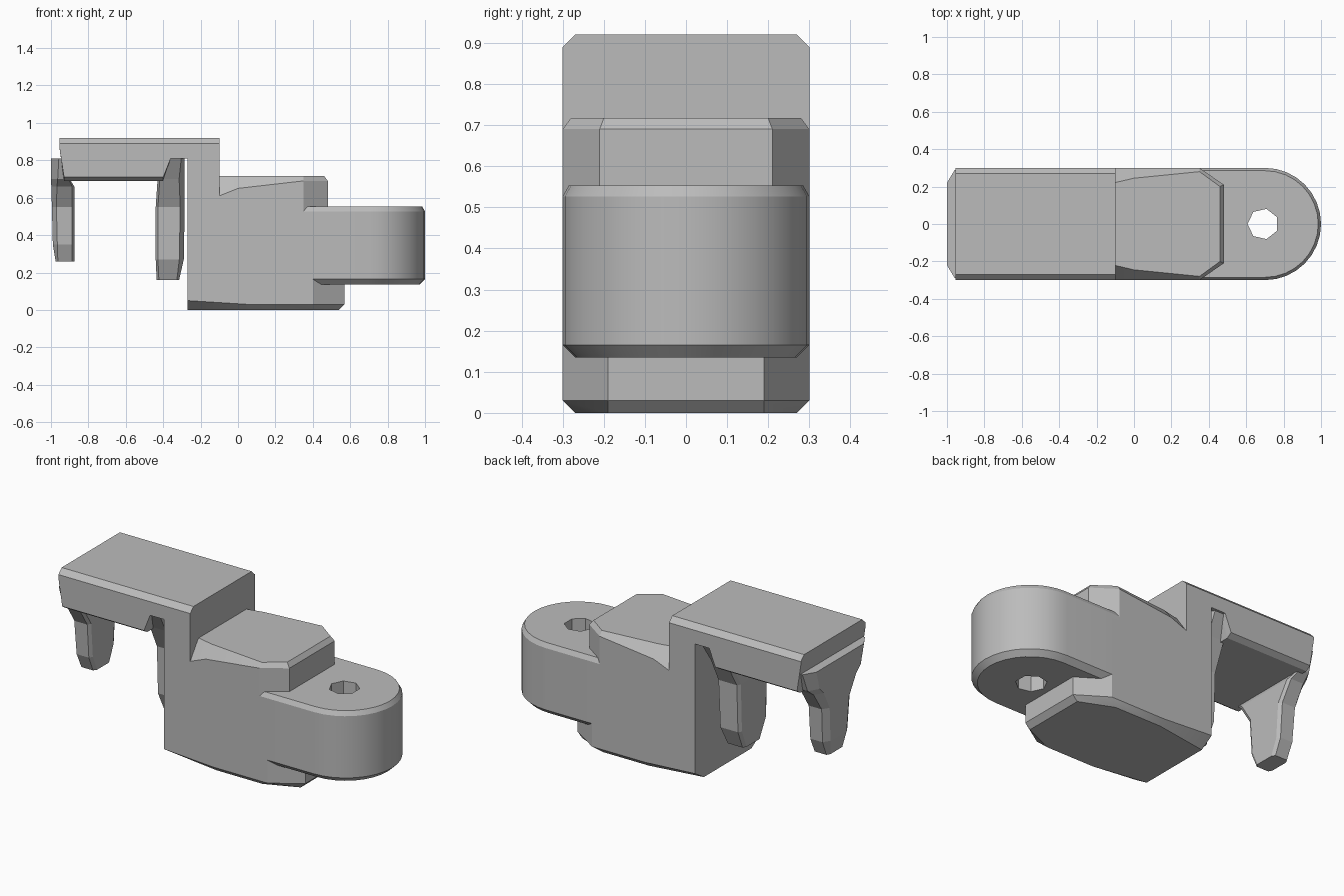
import bpy, bmesh
from math import radians, sin, cos, pi

cube = bpy.data.objects.get("Cube")
if cube:
    bpy.data.objects.remove(cube, do_unlink=True)

grey = bpy.data.materials.new("plain_grey")
grey.use_nodes = True
grey.diffuse_color = (0.5, 0.5, 0.5, 1)
grey.node_tree.nodes["Principled BSDF"].inputs["Base Color"].default_value = grey.diffuse_color


def loft(name, rings):
    """Skin a stack of equal-length rings and cap both ends."""
    bm = bmesh.new()
    loops = [[bm.verts.new(p) for p in ring] for ring in rings]
    n = len(loops[0])
    for low, high in zip(loops, loops[1:]):
        for i in range(n):
            j = (i + 1) % n
            bm.faces.new((low[i], low[j], high[j], high[i]))
    bm.faces.new(loops[0])
    bm.faces.new(loops[-1])
    bmesh.ops.recalc_face_normals(bm, faces=bm.faces)
    mesh = bpy.data.meshes.new(name)
    bm.to_mesh(mesh)
    bm.free()
    mesh.materials.append(grey)
    obj = bpy.data.objects.new(name, mesh)
    bpy.context.collection.objects.link(obj)
    return obj


def smooth(obj):
    bpy.ops.object.select_all(action='DESELECT')
    obj.select_set(True)
    bpy.context.view_layer.objects.active = obj
    bpy.ops.object.shade_smooth_by_angle(angle=radians(25))


def mirrored(half):
    """Close a half outline across y = 0."""
    return half + [(x, -y, z) for x, y, z in reversed(half)]


# Lower body with chamfered bottom and cut front corners
side = [(-0.27, 0.3), (0.05, 0.3), (0.4, 0.3), (0.57, 0.19)]
bottom = [(-0.27, 0.22, 0), (0.05, 0.27, 0), (0.35, 0.27, 0), (0.54, 0.19, 0)]
chamfer = [(x, y, 0.05 if x < 0 else 0.03) for x, y in side]
smooth(loft("lower_body", [mirrored(r) for r in
            (bottom, chamfer, [(x, y, 0.5) for x, y in side])]))

# Raised upper body with a chamfer that widens toward the wall
base = [(-0.15, 0.3, 0.45), (0, 0.3, 0.45), (0.35, 0.3, 0.45), (0.48, 0.21, 0.45)]
rim = [(x, y, z) for (x, y, _), z in zip(base, (0.59, 0.65, 0.69, 0.69))]
top = [(-0.15, 0.21, 0.717), (0, 0.245, 0.717), (0.35, 0.28, 0.717), (0.46, 0.2, 0.717)]
smooth(loft("upper_body", [mirrored(r) for r in (base, rim, top)]))


# Upright wall and overhanging arm, one side profile lofted across the width
def arm_profile(y, z_top, z_under):
    pts = [(-0.955, z_top), (-0.1, z_top), (-0.1, 0.45), (-0.27, 0.45),
           (-0.27, 0.81), (-0.36, 0.81), (-0.4, z_under), (-0.93, z_under),
           (-0.955, 0.87)]
    return [(x, y, z) for x, z in pts]


loft("wall_and_arm", [arm_profile(-0.3, 0.89, 0.71), arm_profile(-0.27, 0.92, 0.69),
                      arm_profile(0.27, 0.92, 0.69), arm_profile(0.3, 0.89, 0.71)])


# Hinge tongue with a round end
def tongue_ring(z, inset):
    r = 0.3 - inset
    arc = [(0.7 + r * sin(a), r * cos(a), z) for a in (i * pi / 16 for i in range(17))]
    return [(0.25, r, z)] + arc + [(0.25, -r, z)]


tongue = loft("hinge_tongue", [tongue_ring(0.135, 0.03), tongue_ring(0.165, 0),
                               tongue_ring(0.527, 0), tongue_ring(0.553, 0.015)])

# Pin hole through the tongue
hole = [[(0.69 + 0.083 * cos(a), 0.083 * sin(a), z)
         for a in (pi / 7 + i * 2 * pi / 7 for i in range(7))] for z in (0, 0.7)]
cutter = loft("hole_cutter", hole)
cutter.hide_render = True
cut = tongue.modifiers.new("pin_hole", 'BOOLEAN')
cut.operation = 'DIFFERENCE'
cut.solver = 'EXACT'
cut.object = cutter
bpy.context.view_layer.objects.active = tongue
bpy.ops.object.modifier_apply(modifier=cut.name)
bpy.data.objects.remove(cutter, do_unlink=True)
smooth(tongue)


# Flared clip prongs
def prong_ring(z, x0, x1, w, c0, c1):
    """Rectangle with corner cuts c0 on the outer face and c1 on the inner."""
    half = [(x0, w - c0, z), (x0 + c0 * 0.6, w, z), (x1 - c1 * 0.6, w, z), (x1, w - c1, z)]
    return mirrored(half)


loft("outer_prong", [prong_ring(*r) for r in (
    (0.81, -1, -0.92, 0.29, 0.07, 0.01), (0.7, -1, -0.9, 0.25, 0.06, 0.01),
    (0.66, -0.998, -0.875, 0.2, 0.05, 0.02), (0.55, -0.995, -0.875, 0.13, 0.04, 0.02),
    (0.35, -0.99, -0.875, 0.115, 0.04, 0.02), (0.26, -0.975, -0.875, 0.075, 0.02, 0.02))])
loft("inner_prong", [prong_ring(*r) for r in (
    (0.815, -0.37, -0.285, 0.29, 0.01, 0.03), (0.7, -0.43, -0.285, 0.22, 0.02, 0.05),
    (0.55, -0.44, -0.285, 0.14, 0.02, 0.04), (0.27, -0.44, -0.29, 0.13, 0.02, 0.04),
    (0.16, -0.435, -0.315, 0.08, 0.02, 0.02))])
